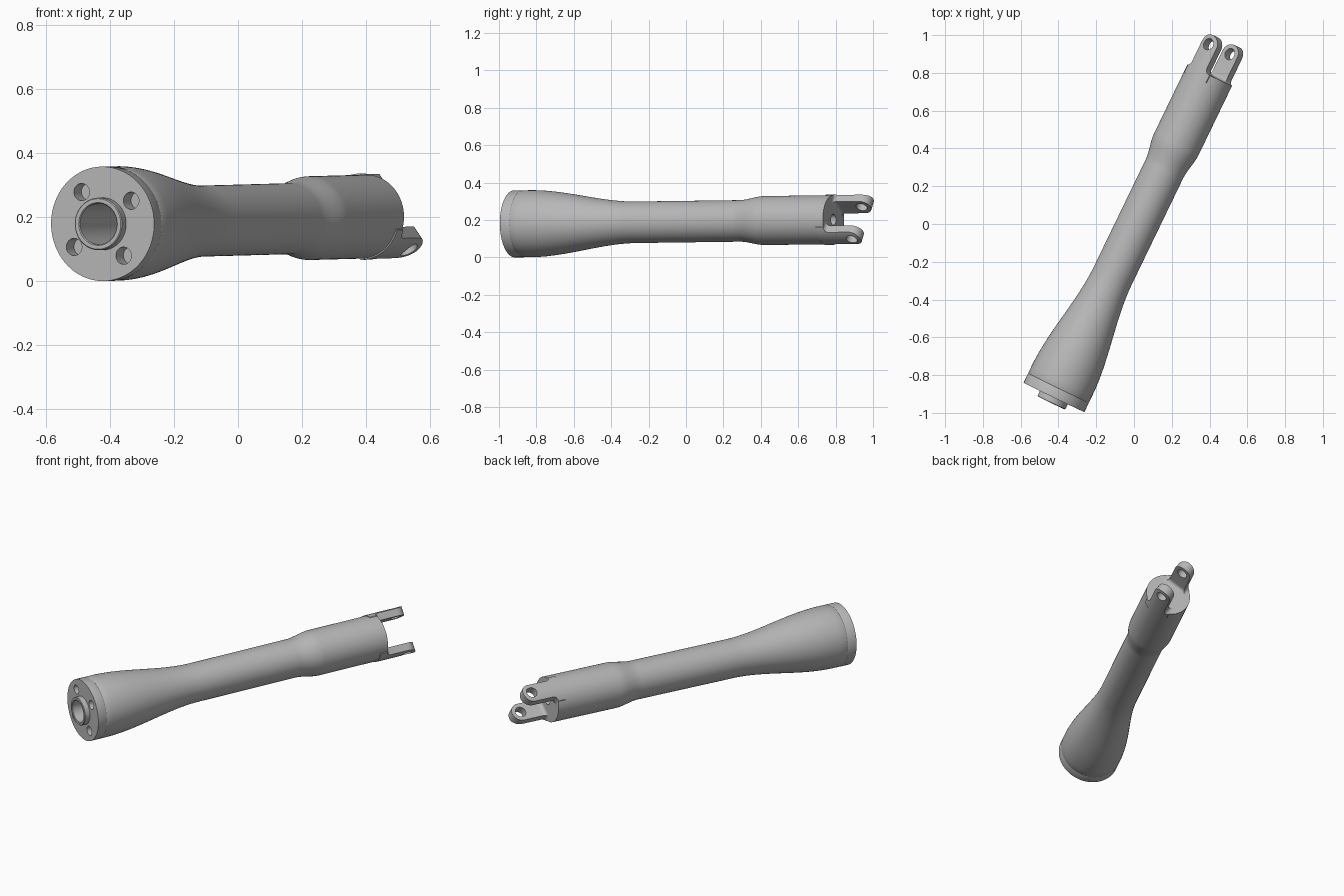
import bpy, bmesh, math
from mathutils import Matrix, Vector

cube = bpy.data.objects.get("Cube")
if cube:
    bpy.data.objects.remove(cube)

grey = bpy.data.materials.new("plain grey")
grey.use_nodes = True
GREY = (0.48, 0.48, 0.48, 1)
grey.diffuse_color = GREY
grey.node_tree.nodes["Principled BSDF"].inputs["Base Color"].default_value = GREY

# Arm frame: local z runs along the arm, local y along the fork pin
ORIGIN = Vector((-0.4235, -0.9175, 0.179))
heading, roll = math.radians(25.8), math.radians(36)
axis = Vector((math.sin(heading), math.cos(heading), 0.012)).normalized()
side = axis.cross(Vector((0, 0, 1))).normalized()
up = side.cross(axis)
pin = up * math.cos(roll) - side * math.sin(roll)
FRAME = Matrix((pin.cross(axis), pin, axis)).transposed().to_4x4()
FRAME.translation = ORIGIN

BODY_END, PIN_S, PRONG_W = 1.895, 2.04, 0.054
SEAM = 0.055


def finish(name, bm):
    bmesh.ops.remove_doubles(bm, verts=bm.verts, dist=1e-5)
    bmesh.ops.recalc_face_normals(bm, faces=bm.faces)
    mesh = bpy.data.meshes.new(name)
    bm.to_mesh(mesh)
    bm.free()
    mesh.materials.append(grey)
    obj = bpy.data.objects.new(name, mesh)
    bpy.context.collection.objects.link(obj)
    obj.matrix_world = FRAME
    return obj


def lathe(name, profile, steps=96):
    """Spin a (radius, distance) profile around the arm axis."""
    bm = bmesh.new()
    verts = [bm.verts.new((r, 0, s)) for r, s in profile]
    edges = [bm.edges.new(pair) for pair in zip(verts, verts[1:])]
    bmesh.ops.spin(bm, geom=verts + edges, cent=(0, 0, 0), axis=(0, 0, 1),
                   angle=math.tau, steps=steps, use_merge=False)
    return finish(name, bm)


def prism(name, points, offset):
    """Extrude a flat outline by an offset."""
    bm = bmesh.new()
    face = bm.faces.new([bm.verts.new(p) for p in points])
    new = bmesh.ops.extrude_face_region(bm, geom=[face])["geom"]
    bmesh.ops.translate(bm, vec=offset,
                        verts=[v for v in new if isinstance(v, bmesh.types.BMVert)])
    return finish(name, bm)


def rod(name, radius, start, offset, u, v, sides=40):
    start, u, v = Vector(start), Vector(u), Vector(v)
    ring = [start + radius * (u * math.cos(a) + v * math.sin(a))
            for a in (math.tau * i / sides for i in range(sides))]
    return prism(name, ring, offset)


def arc(cx, cy, r, a0, a1, n):
    return [(cx + r * math.cos(math.radians(a0 + (a1 - a0) * i / n)),
             cy + r * math.sin(math.radians(a0 + (a1 - a0) * i / n))) for i in range(n + 1)]


def combine(obj, tool, operation):
    mod = obj.modifiers.new("cut", 'BOOLEAN')
    mod.operation, mod.object, mod.solver = operation, tool, 'EXACT'
    bpy.context.view_layer.update()
    bpy.context.view_layer.objects.active = obj
    bpy.ops.object.modifier_apply(modifier=mod.name)
    bpy.data.objects.remove(tool)


def blend(a, b, s0, s1, n=20):
    """Smooth change of radius between two stations."""
    return [(a + (b - a) * t * t * (3 - 2 * t), s0 + (s1 - s0) * t)
            for t in (i / n for i in range(n + 1))]


# Shaft: flared root, slim waist, thicker fork end, bored at both ends
shaft = lathe("shaft", [(0, 0.4), (0.064, 0.4), (0.064, SEAM), (0.1775, SEAM), (0.179, SEAM + 0.004)]
              + blend(0.179, 0.111, 0.1, 0.72, 28)
              + blend(0.111, 0.131, 1.34, 1.49, 12)
              + [(0.131, BODY_END), (0.03, BODY_END), (0.03, 1.75), (0, 1.75)])

# Mounting flange with locating collar and four bolt holes
flange = lathe("flange", [(0.064, SEAM), (0.064, -0.03), (0.067, -0.033), (0.079, -0.033),
                          (0.082, -0.03), (0.082, 0), (0.179, 0), (0.179, SEAM - 0.004),
                          (0.1775, SEAM), (0.064, SEAM)])
for i in range(4):
    a = math.radians(90 * i)
    combine(flange, rod("bolt_cutter", 0.027, (0.123 * math.cos(a), 0.123 * math.sin(a), -0.1),
                        (0, 0, 0.3), (1, 0, 0), (0, 1, 0)), 'DIFFERENCE')

# Fork prongs: rounded ends, filleted feet, pin holes
prongs = []
for name, sign in (("upper_prong", 1), ("lower_prong", -1)):
    fillet = 0.025
    inner = 0.08
    foot = BODY_END + fillet
    section = ([(inner - fillet, 1.85), (inner - fillet, BODY_END)]
               + arc(inner - fillet, foot, fillet, -90, 0, 8)[1:]
               + [(inner, 2.2), (0.15, 2.2), (0.15, 1.85)])
    prong = prism(name, [(-0.12, sign * y, s) for y, s in section], (0.24, 0, 0))
    # plan outline, symmetric about the arm axis
    half = [(PRONG_W + fillet, 1.83)] + arc(PRONG_W + fillet, foot, fillet, 270, 180, 8)
    outline = half + arc(0, PIN_S, PRONG_W, 0, 180, 24) + [(-x, s) for x, s in reversed(half)]
    combine(prong, prism("outline_tool", [(x, -0.3, s) for x, s in outline], (0, 0.6, 0)), 'INTERSECT')
    combine(prong, rod("round_tool", 0.135, (0, 0, 1.8), (0, 0, 0.5),
                       (1, 0, 0), (0, 1, 0), 128), 'INTERSECT')
    combine(prong, rod("pin_cutter", 0.031, (0, -0.3, PIN_S), (0, 0.6, 0),
                       (1, 0, 0), (0, 0, 1)), 'DIFFERENCE')
    prongs.append(prong)

# Smooth shading with crisp edges
bpy.ops.object.select_all(action='DESELECT')
for obj in [shaft, flange] + prongs:
    obj.select_set(True)
    bpy.context.view_layer.objects.active = obj
bpy.ops.object.shade_smooth_by_angle(angle=math.radians(30))
